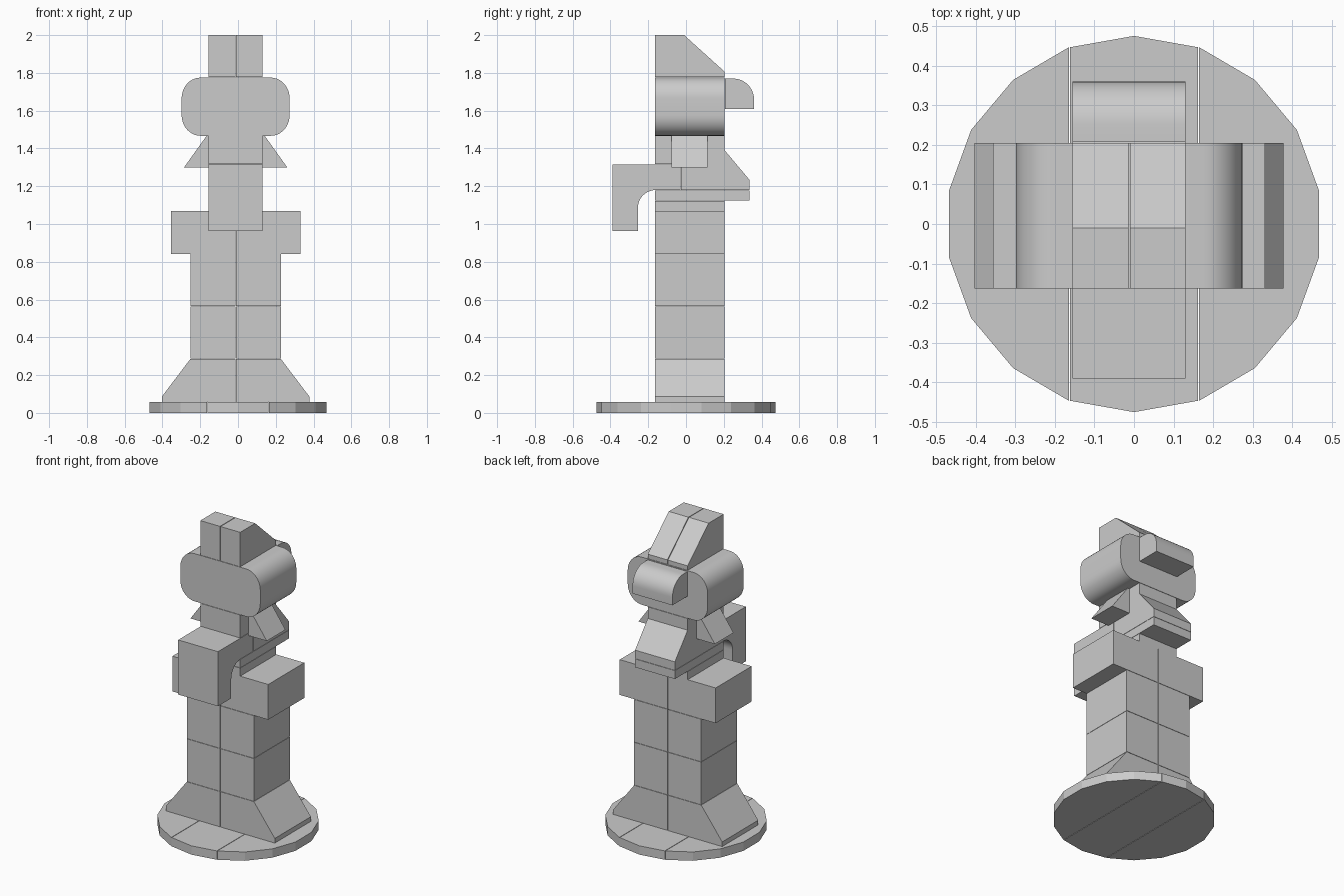
import bpy, bmesh, math

if "Cube" in bpy.data.objects:
    bpy.data.objects.remove(bpy.data.objects["Cube"])

CX = -0.0125          # centre line of the figure
Y0, Y1 = -0.163, 0.205  # front and back of the stacked blocks
W = 0.1425            # half width of the narrow parts
GAP = 0.002           # half width of the centre seam


def finish(bm, name, smooth=False):
    bmesh.ops.recalc_face_normals(bm, faces=bm.faces[:])
    me = bpy.data.meshes.new(name)
    bm.to_mesh(me)
    bm.free()
    ob = bpy.data.objects.new(name, me)
    bpy.context.collection.objects.link(ob)
    if smooth:
        bpy.context.view_layer.objects.active = ob
        ob.select_set(True)
        bpy.ops.object.shade_smooth_by_angle(angle=math.radians(35))
        ob.select_set(False)
    return ob


def prism(name, pts, vec, smooth=False):
    """Extrude a closed outline along a vector."""
    bm = bmesh.new()
    f = bm.faces.new([bm.verts.new(p) for p in pts])
    r = bmesh.ops.extrude_face_region(bm, geom=[f])
    verts = [v for v in r["geom"] if isinstance(v, bmesh.types.BMVert)]
    bmesh.ops.translate(bm, verts=verts, vec=vec)
    return finish(bm, name, smooth)


def side_profile(name, yz, x0=CX - W, x1=CX + W, smooth=False):
    return prism(name, [(x0, y, z) for y, z in yz], (x1 - x0, 0, 0), smooth)


def front_profile(name, xz, y0=Y0, y1=Y1, smooth=False):
    return prism(name, [(x, y0, z) for x, z in xz], (0, y1 - y0, 0), smooth)


def pair(name, xz, y0=Y0, y1=Y1):
    """Left and right copies of a front profile; x measured from the centre line."""
    for side, s in (("right", 1), ("left", -1)):
        front_profile(f"{name}_{side}", [(CX + s * x, z) for x, z in xz], y0, y1)


def rect(a0, a1, b0, b1):
    return [(a0, b0), (a1, b0), (a1, b1), (a0, b1)]


def arc(cu, cv, ru, rv, a0, a1, n=10):
    return [(cu + ru * math.cos(math.radians(a0 + (a1 - a0) * i / n)),
             cv + rv * math.sin(math.radians(a0 + (a1 - a0) * i / n))) for i in range(n + 1)]


# round base: 18-sided disc in three strips
ring = [(0.475 * math.sin(math.radians(20 * i)), 0.475 * math.cos(math.radians(20 * i)))
        for i in range(18)]
cut = 0.475 * math.sin(math.radians(20))
for name, lo, hi in (("base_left", -1, -cut - GAP), ("base_middle", -cut + 0.001, cut - 0.001),
                     ("base_right", cut + GAP, 1)):
    pts = [(x, y, 0) for x, y in ring if lo - 0.004 < x < hi + 0.004]
    pts = [(min(max(x, lo), hi), y, z) for x, y, z in pts]
    prism(name, pts, (0, 0, 0.057))

# flared skirt, two leg courses, arm blocks
pair("skirt", [(GAP, 0.057), (0.39, 0.057), (0.39, 0.087), (0.24, 0.285), (GAP, 0.285)])
pair("lower_leg", rect(GAP, 0.24, 0.287, 0.563))
pair("upper_leg", rect(GAP, 0.24, 0.565, 0.84))
pair("arm", rect(GAP, 0.343, 0.842, 1.07))

# torso plates
side_profile("waist_plate", rect(Y0, Y1, 1.07, 1.122))
side_profile("chest_plate", rect(Y0, 0.335, 1.124, 1.178))

# hanging front piece with curved inner corner
side_profile("front_bib", [(-0.03, 1.315), (-0.39, 1.315), (-0.39, 0.962), (-0.255, 0.962)]
             + arc(-0.16, 1.085, 0.095, 0.095, 180, 90) + [(-0.03, 1.18)], smooth=True)

# sloped back and neck
side_profile("back_slope", [(-0.027, 1.18), (0.335, 1.18), (0.335, 1.235), (Y1, 1.39),
                            (Y1, 1.465), (-0.027, 1.465)])
side_profile("neck", rect(Y0, -0.027, 1.317, 1.465))

# collar wedges
pair("collar", [(W, 1.30), (0.273, 1.30), (0.155, 1.465), (W, 1.465)], -0.078, 0.113)

# rounded head
hw, z0, z1, rx, rz = 0.286, 1.467, 1.775, 0.1, 0.11
head = []
for sx, top, a in ((1, 1, 0), (-1, 1, 90), (-1, 0, 180), (1, 0, 270)):
    head += arc(CX + sx * (hw - rx), z1 - rz if top else z0 + rz, rx, rz, a, a + 90)
front_profile("head", head, smooth=True)

# bun at the back of the head
side_profile("hair_bun", [(0.36, 1.61)] + arc(0.25, 1.66, 0.11, 0.11, 0, 90)
             + [(Y1 + 0.002, 1.77), (Y1 + 0.002, 1.61)], smooth=True)

# sloped hat in two halves
hat = [(Y0, 1.777), (Y1, 1.777), (Y1, 1.806), (-0.01, 2.0), (Y0, 2.0)]
side_profile("hat_left", hat, CX - W, CX - GAP)
side_profile("hat_right", hat, CX + GAP, CX + W)
